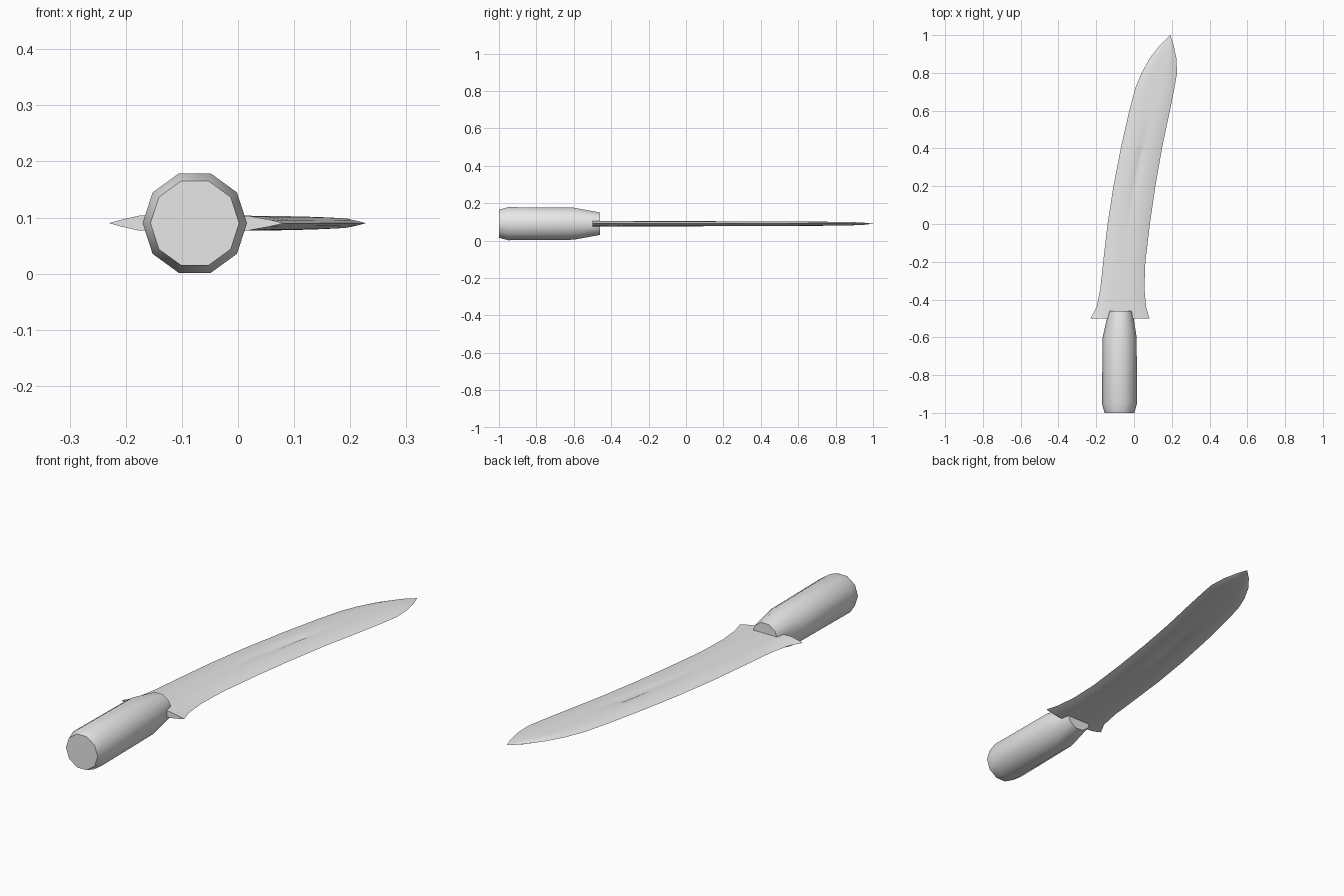
import bpy, bmesh, math

cube = bpy.data.objects.get("Cube")
if cube:
    bpy.data.objects.remove(cube)

MID_Z = 0.09

grey = bpy.data.materials.new("light_grey")
grey.use_nodes = True
grey.diffuse_color = (0.8, 0.8, 0.8, 1)
grey.node_tree.nodes["Principled BSDF"].inputs["Base Color"].default_value = (0.8, 0.8, 0.8, 1)


def loft(name, rings, angle):
    """Skin a list of closed rings, cap both ends and smooth the result."""
    bm = bmesh.new()
    loops = [[bm.verts.new(p) for p in ring] for ring in rings]
    n = len(loops[0])
    for a, b in zip(loops, loops[1:]):
        for i in range(n):
            j = (i + 1) % n
            bm.faces.new((a[i], a[j], b[j], b[i]))
    bm.faces.new(loops[0])
    bm.faces.new(loops[-1])
    bmesh.ops.remove_doubles(bm, verts=bm.verts[:], dist=0.0002)
    bmesh.ops.recalc_face_normals(bm, faces=bm.faces[:])
    mesh = bpy.data.meshes.new(name)
    bm.to_mesh(mesh)
    bm.free()
    mesh.materials.append(grey)
    obj = bpy.data.objects.new(name, mesh)
    bpy.context.collection.objects.link(obj)
    bpy.ops.object.select_all(action='DESELECT')
    obj.select_set(True)
    bpy.context.view_layer.objects.active = obj
    bpy.ops.object.shade_smooth_by_angle(angle=math.radians(angle))
    return obj


# Handle: ten-sided grip, tapered towards the blade (y, centre x, radius)
def handle_ring(y, cx, r):
    return [(cx + r * math.cos(k * math.tau / 10), y,
             MID_Z + r * math.sin(k * math.tau / 10)) for k in range(10)]


loft("handle", [handle_ring(*s) for s in (
    (-1, -0.077, 0.079), (-0.95, -0.077, 0.093),
    (-0.6, -0.076, 0.09), (-0.46, -0.071, 0.063))], 50)

# Blade: curved outline (y, left edge, right edge, half thickness, groove depth)
STATIONS = (
    (-0.5, -0.23, 0.082, 0.015, 0), (-0.44, -0.198, 0.064, 0.015, 0),
    (-0.34, -0.178, 0.055, 0.015, 0), (-0.2, -0.163, 0.06, 0.014, 0),
    (0, -0.14, 0.084, 0.014, 0), (0.2, -0.109, 0.113, 0.013, 0.002),
    (0.4, -0.07, 0.148, 0.013, 0.004), (0.42, -0.066, 0.152, 0.013, 0),
    (0.6, -0.025, 0.19, 0.012, 0), (0.72, 0.007, 0.214, 0.011, 0),
    (0.8, 0.04, 0.228, 0.01, 0), (0.88, 0.085, 0.224, 0.009, 0),
    (0.95, 0.14, 0.209, 0.006, 0), (1, 0.192, 0.192, 0, 0))
# Cross-section across the width: (fraction, thickness share, groove share)
SECTION = ((0.07, 0.4, 0), (0.17, 0.88, 0), (0.3, 0.96, 0), (0.43, 1, 0), (0.46, 1, 1),
           (0.54, 1, 1), (0.57, 1, 0), (0.7, 0.96, 0), (0.8, 0.85, 0), (0.92, 0.4, 0))


def blade_ring(y, left, right, half, groove):
    def side(sign):
        return [(left + (right - left) * f, y, MID_Z + sign * (half * t - groove * g))
                for f, t, g in SECTION]
    return [(left, y, MID_Z)] + side(1) + [(right, y, MID_Z)] + side(-1)[::-1]


loft("blade", [blade_ring(*s) for s in STATIONS], 30)
